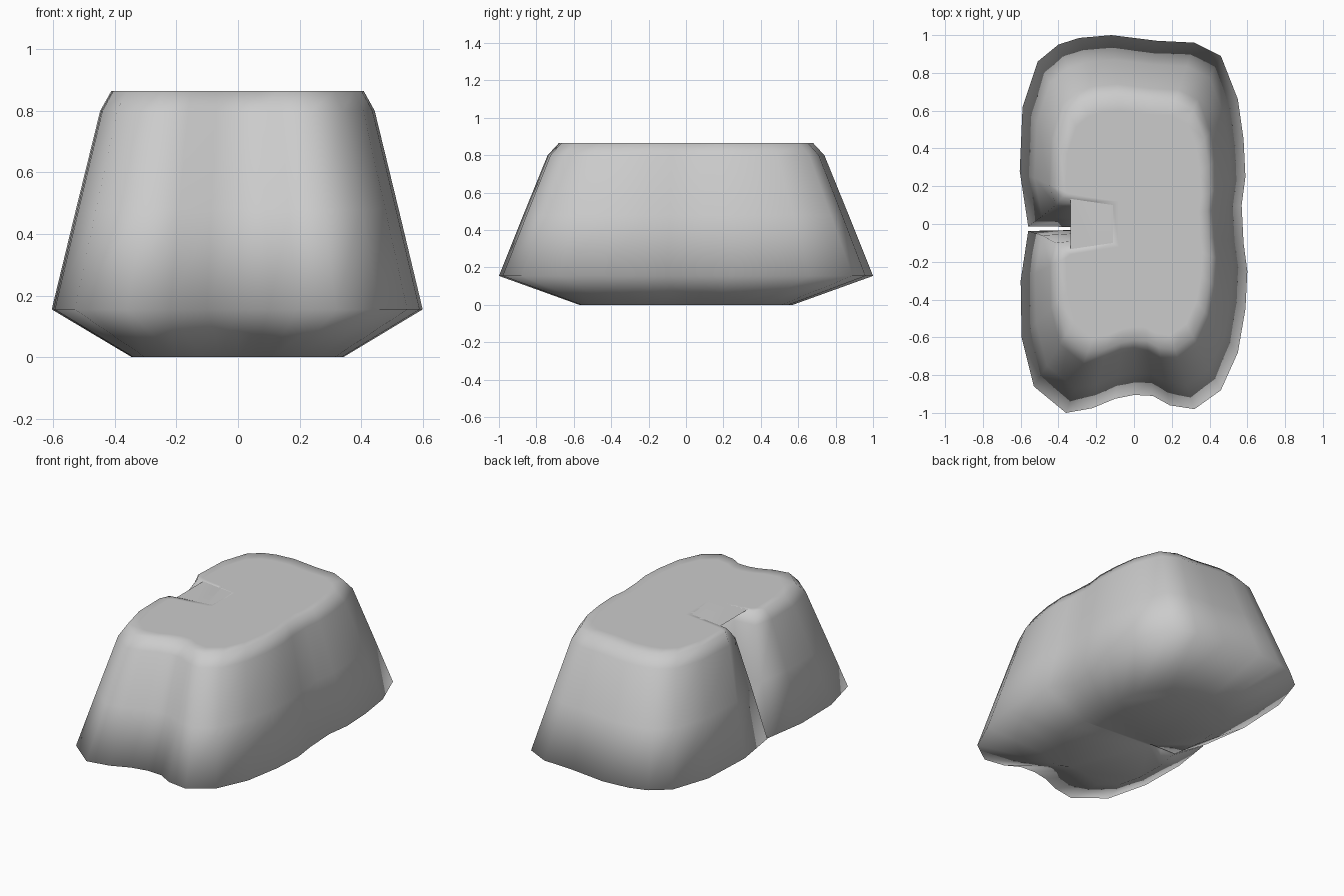
import bpy, bmesh

if "Cube" in bpy.data.objects:
    bpy.data.objects.remove(bpy.data.objects["Cube"])

# Widest outline of the rock, running counter-clockwise from below the cleft to above it
OUTLINE = [
    (-0.60, -0.30), (-0.595, -0.60), (-0.53, -0.86), (-0.36, -1.0), (-0.22, -0.975),
    (-0.10, -0.925), (0.0, -0.905), (0.10, -0.91), (0.19, -0.96), (0.32, -0.98),
    (0.46, -0.88), (0.55, -0.68), (0.59, -0.45), (0.60, -0.25), (0.58, -0.10),
    (0.57, 0.10), (0.59, 0.25), (0.58, 0.45), (0.55, 0.66), (0.46, 0.89),
    (0.32, 0.96), (0.12, 0.97), (-0.12, 1.0), (-0.29, 0.985), (-0.40, 0.95),
    (-0.51, 0.86), (-0.59, 0.62), (-0.605, 0.28),
]

# Levels: height, outline scale, cleft centre y, cleft half width at mouth and apex, apex x
LEVELS = [
    (0.0,   0.57, -0.02, 0.012, 0.008, -0.14),
    (0.155, 1.00, -0.025, 0.012, 0.008, -0.14),
    (0.48,  0.87, -0.01, 0.05, 0.03, -0.14),
    (0.80,  0.74, 0.0, 0.10, 0.07, -0.14),
    (0.865, 0.68, 0.0, 0.14, 0.10, -0.11),
    (0.865, 0.60, 0.0, 0.16, 0.12, -0.08),
]


def ring(bm, level):
    z, s, cy, mouth, apex, ax = level
    pts = [(x * s, y * s) for x, y in OUTLINE]
    mx = -0.56 * s
    mid = (mx + ax) / 2
    half = (mouth + apex) / 2
    # The cleft runs in from the left side and back out again
    pts += [(mx, cy + mouth), (mid, cy + half), (ax, cy + apex),
            (ax, cy - apex), (mid, cy - half), (mx, cy - mouth)]
    return [bm.verts.new((x, y, z)) for x, y in pts]


# Rock body lofted through the levels
bm = bmesh.new()
rings = [ring(bm, lv) for lv in LEVELS]
n = len(rings[0])
for a, b in zip(rings, rings[1:]):
    for i in range(n):
        j = (i + 1) % n
        bm.faces.new((a[i], a[j], b[j], b[i]))

# Flat top and underside
caps = [bm.faces.new(rings[-1]), bm.faces.new(list(reversed(rings[0])))]
bmesh.ops.triangulate(bm, faces=caps)
bmesh.ops.recalc_face_normals(bm, faces=bm.faces[:])
for f in bm.faces:
    f.smooth = True

mesh = bpy.data.meshes.new("cleft_rock")
bm.to_mesh(mesh)
bm.free()
rock = bpy.data.objects.new("cleft_rock", mesh)
bpy.context.collection.objects.link(rock)
